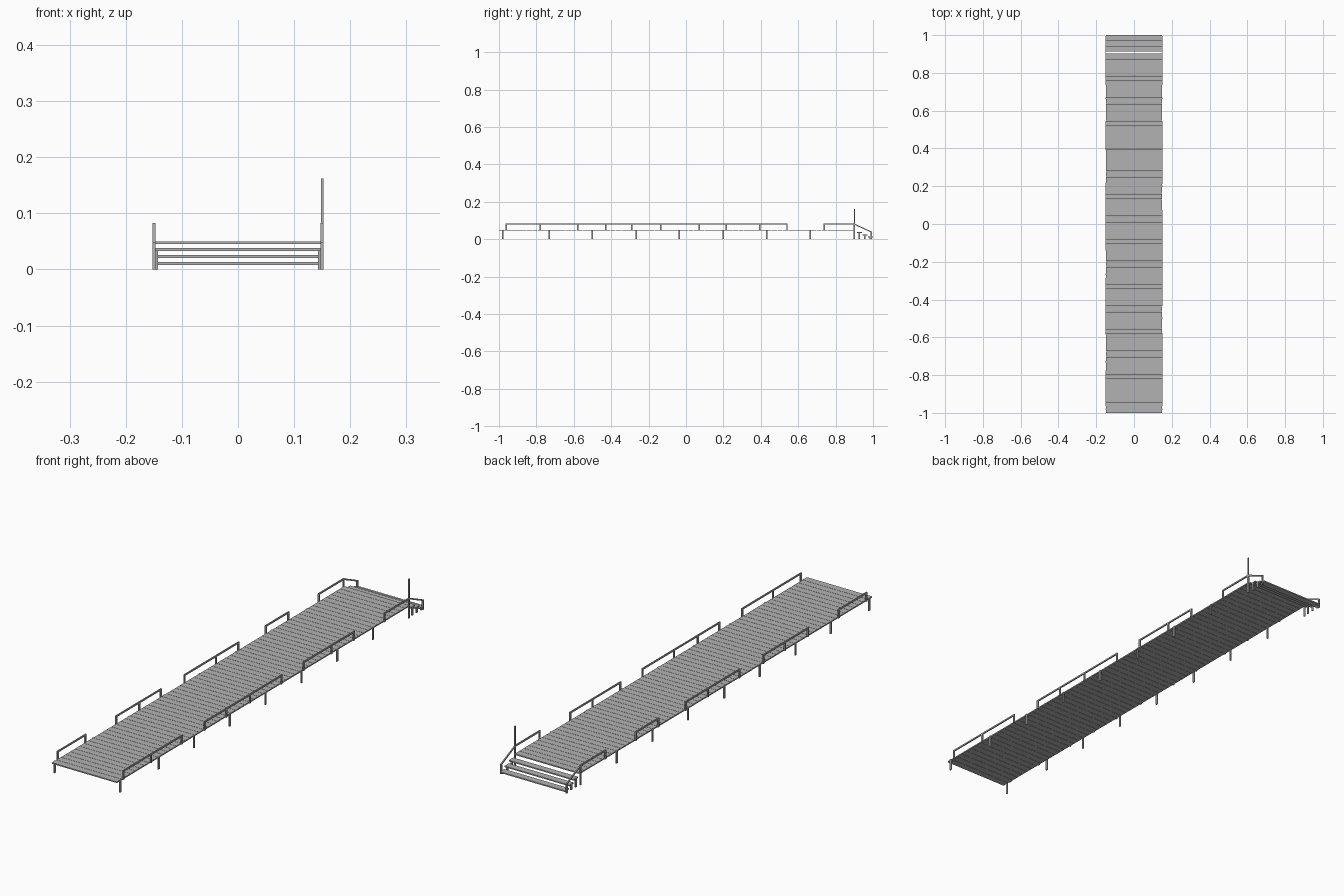
import bpy
import bmesh
from mathutils import Matrix, Vector

cube = bpy.data.objects.get("Cube")
if cube:
    bpy.data.objects.remove(cube, do_unlink=True)

# One weathered grey for everything
grey = bpy.data.materials.new("weathered_grey")
grey.use_nodes = True
COLOUR = (0.45, 0.45, 0.45, 1)
grey.diffuse_color = COLOUR
grey.node_tree.nodes["Principled BSDF"].inputs["Base Color"].default_value = COLOUR


def box(bm, x, y, z):
    """Add a box given (min, max) along each axis."""
    spans = (x, y, z)
    size = Matrix.Diagonal([b - a for a, b in spans] + [1])
    centre = Vector([(a + b) / 2 for a, b in spans])
    bmesh.ops.create_cube(bm, size=1, matrix=Matrix.Translation(centre) @ size)


def upright(bm, x, y, z, w=0.005, d=0.008):
    """Add a post centred on x and y, running between two heights."""
    box(bm, (x - w / 2, x + w / 2), (y - d / 2, y + d / 2), z)


def finish(name, bm):
    mesh = bpy.data.meshes.new(name)
    bm.to_mesh(mesh)
    bm.free()
    mesh.materials.append(grey)
    obj = bpy.data.objects.new(name, mesh)
    bpy.context.collection.objects.link(obj)


HALF = 0.148        # half width of the deck
SIDE = 0.1495       # centre of posts and rails
DECK = 0.05         # deck top
THICK = 0.005       # plank thickness
RAIL = 0.083        # handrail top
END = 0.9           # rear end of the deck

# Deck planks
bm = bmesh.new()
count = 64
pitch = (END + 0.005 + 1) / count
for i in range(count):
    y = -1 + i * pitch
    box(bm, (-HALF, HALF), (y, y + pitch - 0.0012), (DECK - THICK, DECK))
finish("deck_planks", bm)

# Steps down at the rear, each on two short legs
bm = bmesh.new()
for i in range(3):
    y = 0.914 + i * 0.029
    top = 0.038 - i * 0.0125
    box(bm, (-HALF, HALF), (y, y + 0.028), (top - THICK, top))
    for side in (-1, 1):
        upright(bm, side * (HALF - 0.0025), y + 0.012, (0, top - THICK))
finish("rear_steps", bm)

# Legs under the deck
LEGS = [-0.98, -0.73, -0.5, -0.267, -0.035, 0.2, 0.432, 0.665, END]
bm = bmesh.new()
for side in (-1, 1):
    for y in LEGS:
        upright(bm, side * SIDE, y, (0, DECK - 0.001))
finish("deck_legs", bm)

# Handrails: each run lists its post positions
RUNS = {
    "left": [(-0.96, -0.78, -0.58), (-0.43, -0.29, -0.135, 0.07),
             (0.215, 0.395, 0.54), (0.74, END)],
    "right": [(-0.96, -0.78), (-0.58, -0.43, -0.29), (-0.135, 0.07, 0.215),
              (0.395, 0.54), (0.74, END)],
}
for name, side in (("left", 1), ("right", -1)):
    x = side * SIDE
    bm = bmesh.new()
    for run in RUNS[name]:
        for y in run:
            upright(bm, x, y, (DECK - THICK, RAIL - 0.006))
        box(bm, (x - 0.0025, x + 0.0025), (run[0] - 0.004, run[-1] + 0.004),
            (RAIL - 0.006, RAIL))
    finish(name + "_handrail", bm)

    # Sloping rail beside the steps, and its end post
    bm = bmesh.new()
    upright(bm, x, 0.99, (0, 0.036))
    box(bm, (x - 0.0025, x + 0.0025), (END, 0.994), (RAIL - 0.006, RAIL))
    for v in bm.verts:
        if v.co.z > 0.05 and v.co.y > 0.95:
            v.co.z -= 0.043
    finish(name + "_step_rail", bm)

# Tall pole at the left rear corner
bm = bmesh.new()
upright(bm, SIDE + 0.0005, END, (0, 0.162), 0.004, 0.006)
finish("tall_pole", bm)
